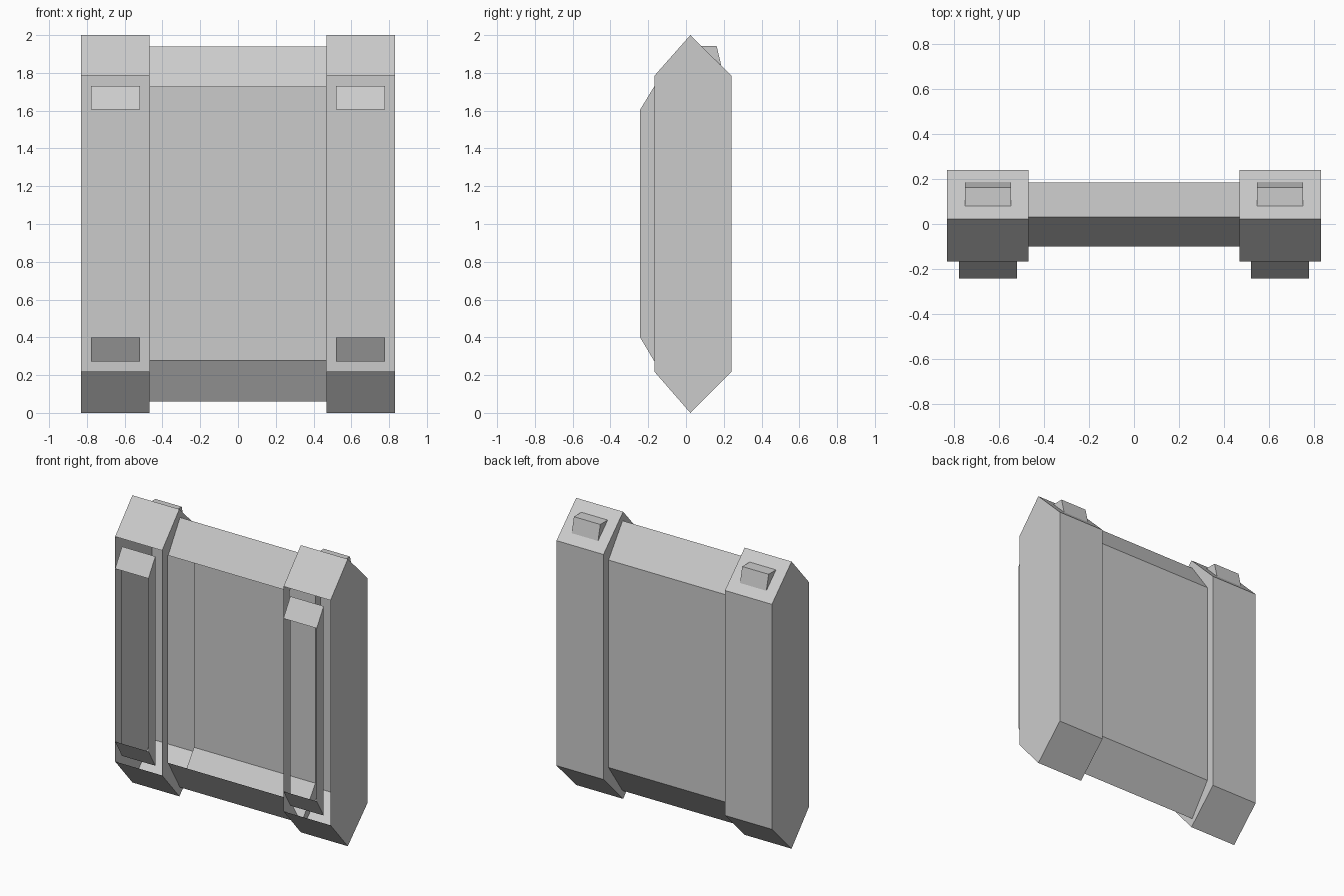
import bpy
import bmesh
from mathutils import Vector

cube = bpy.data.objects.get("Cube")
if cube:
    bpy.data.objects.remove(cube)

grey = bpy.data.materials.new("plain grey")
grey.use_nodes = True
grey.diffuse_color = (0.6, 0.6, 0.6, 1)
grey.node_tree.nodes["Principled BSDF"].inputs["Base Color"].default_value = (0.6, 0.6, 0.6, 1)

# Side profiles as (y, z), running from front top over the back to front bottom
TOWER = [(-0.167, 1.785), (0.023, 2), (0.24, 1.785), (0.24, 0.218), (0.023, 0), (-0.167, 0.218)]
PANEL = [(-0.10, 1.725), (0.03, 1.94), (0.184, 1.725), (0.184, 0.28), (0.03, 0.06), (-0.10, 0.28)]
RAIL = [(-0.167, 1.73), (-0.243, 1.605), (-0.243, 0.4), (-0.167, 0.272)]
LUG = [(0.08, 1.943), (0.162, 1.943), (0.187, 1.838)]


def sweep(name, profile, x0, x1, segments, caps=(), rim=None):
    """Sweep chosen profile edges along x; caps closes ends, rim = (x, hole profile)."""
    bm = bmesh.new()
    left, right = ([bm.verts.new((x, y, z)) for y, z in profile] for x in (x0, x1))
    for i in segments:
        bm.faces.new((left[i], left[i + 1], right[i + 1], right[i]))
    for x in caps:
        bm.faces.new(left if x == x0 else right)
    if rim:
        x, hole = rim
        outer = left if x == x0 else right
        inner = [bm.verts.new((x, y, z)) for y, z in hole]
        n = len(hole)
        for i in range(n):
            j = (i + 1) % n
            bm.faces.new((outer[i], outer[j], inner[j], inner[i]))
    # Turn every face away from the middle of the part
    middle = sum((v.co for v in left + right), Vector()) / (2 * len(profile))
    bm.normal_update()
    for face in bm.faces:
        if face.normal.dot(face.calc_center_median() - middle) < 0:
            face.normal_flip()
    mesh = bpy.data.meshes.new(name)
    bm.to_mesh(mesh)
    bm.free()
    mesh.materials.append(grey)
    obj = bpy.data.objects.new(name, mesh)
    bpy.context.collection.objects.link(obj)


# Middle shell, open at the front and into both side columns
sweep("middle_panel", PANEL, -0.468, 0.468, range(5))

for side, s in (("left", 1), ("right", -1)):
    # Column with open front and a rimmed opening towards the middle
    inner, outer = s * 0.468, s * 0.83
    sweep(side + "_column", TOWER, inner, outer, range(5), [outer], (inner, PANEL))
    # Hollow raised rail on the column front
    a, b = s * 0.52, s * 0.777
    sweep(side + "_rail", RAIL, a, b, (0, 2), [a, b])
    # Small wedge lug on the rear top slope
    a, b = s * 0.547, s * 0.75
    sweep(side + "_lug", LUG, a, b, range(2), [a, b])
